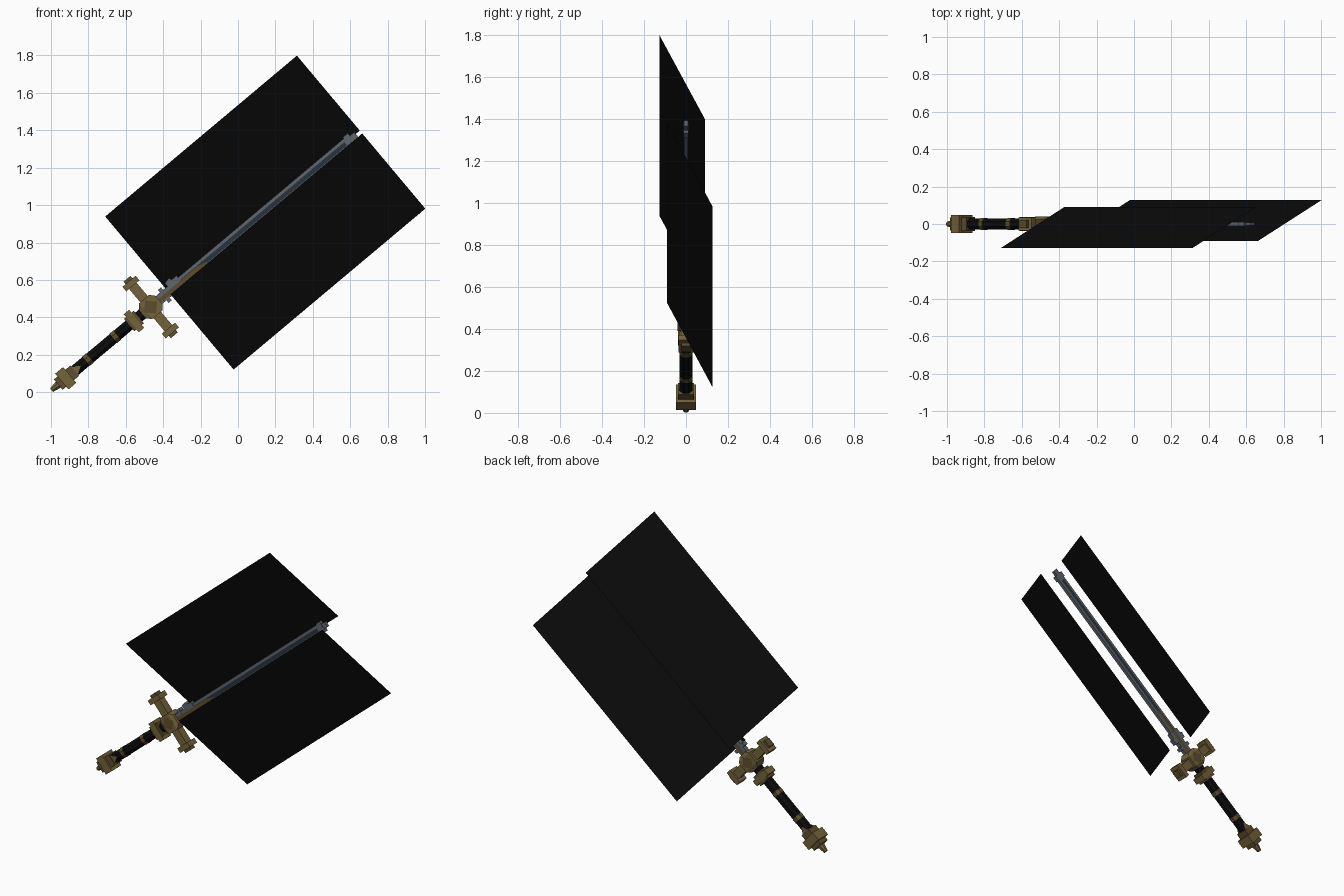
import bpy, bmesh, math
from mathutils import Matrix, Vector

cube = bpy.data.objects.get("Cube")
if cube:
    bpy.data.objects.remove(cube)

# The sword is laid out along local x (grip to tip), then tilted into place
PLACE = Matrix.Translation((-0.467, 0, 0.455)) @ Matrix.Rotation(math.radians(-40), 4, 'Y')


def material(name, rgb):
    m = bpy.data.materials.new(name)
    m.use_nodes = True
    m.diffuse_color = (*rgb, 1)
    m.node_tree.nodes["Principled BSDF"].inputs["Base Color"].default_value = (*rgb, 1)
    return m


BLACK = material("black", (0.0035, 0.0035, 0.0035))
GOLD = material("antique gold", (0.17, 0.125, 0.042))
BRONZE = material("dark bronze", (0.11, 0.075, 0.025))
STEEL = material("steel grey", (0.115, 0.13, 0.155))
SLATE = material("dark slate", (0.022, 0.033, 0.045))


def finish(name, bm, mat):
    bmesh.ops.recalc_face_normals(bm, faces=bm.faces[:])
    bm.transform(PLACE)
    mesh = bpy.data.meshes.new(name)
    bm.to_mesh(mesh)
    bm.free()
    mesh.materials.append(mat)
    obj = bpy.data.objects.new(name, mesh)
    bpy.context.collection.objects.link(obj)
    return obj


def loft(name, stations, mat, sides=8, turn=None):
    """Flat-sided bar through (position, half width, half depth) stations."""
    bm = bmesh.new()
    rings = []
    grow = 1 / math.cos(math.pi / sides)
    for p, w, d in stations:
        ring = []
        for i in range(sides):
            a = 2 * math.pi * (i + 0.5) / sides
            ring.append(bm.verts.new((p, d * grow * math.cos(a), w * grow * math.sin(a))))
        rings.append(ring)
    for a, b in zip(rings, rings[1:]):
        for i in range(sides):
            j = (i + 1) % sides
            bm.faces.new((a[i], a[j], b[j], b[i]))
    bm.faces.new(rings[0])
    bm.faces.new(rings[-1])
    if turn:
        bm.transform(turn)
    return finish(name, bm, mat)


def bar(name, p0, p1, w, d, mat, sides=4, turn=None):
    return loft(name, [(p0, w, d), (p1, w, d)], mat, sides, turn)


def plate(name, corners, mat, depth=0.0):
    """Flat sheet, or a mirrored pair of thin inlays when depth is given."""
    bm = bmesh.new()
    for y in ((-depth, depth) if depth else (0,)):
        bm.faces.new([bm.verts.new(Vector(c) + Vector((0, y, 0))) for c in corners])
    return finish(name, bm, mat)


# Pommel
loft("pommel_tip", [(-0.692, 0.012, 0.012), (-0.65, 0.02, 0.022), (-0.62, 0.02, 0.022)], GOLD)
bar("pommel_base", -0.645, -0.62, 0.036, 0.036, BRONZE)
bar("pommel_block", -0.62, -0.565, 0.055, 0.048, GOLD)
bar("pommel_collar", -0.565, -0.53, 0.036, 0.037, BRONZE)
for s in (-1, 1):
    plate("pommel_prong", [(-0.53, s * 0.0315, -0.03), (-0.53, s * 0.0315, 0.03),
                           (-0.49, s * 0.0315, 0)], GOLD)

# Grip and its rings
bar("grip", -0.54, -0.04, 0.03, 0.03, BLACK, 8)
for p in (-0.437, -0.247):
    bar("grip_ring", p - 0.013, p + 0.013, 0.032, 0.032, BRONZE, 8)

# Lower collar
bar("lower_collar", -0.135, -0.098, 0.063, 0.038, GOLD)
bar("lower_collar_band", -0.15, -0.083, 0.043, 0.034, BRONZE)

# Guard: a faceted centre with two matching arms
loft("guard_centre", [(-0.058, 0.03, 0.03), (-0.035, 0.055, 0.04),
                      (0.035, 0.055, 0.04), (0.058, 0.03, 0.03)], GOLD, 4)
for s in (-1, 1):
    plate("guard_boss", [(-0.045, s * 0.042, 0), (0, s * 0.042, 0.045),
                         (0.045, s * 0.042, 0), (0, s * 0.042, -0.045)], BRONZE)
    turn = Matrix.Rotation(-s * math.pi / 2, 4, 'Y')
    bar("guard_arm", 0.04, 0.15, 0.026, 0.024, GOLD, 4, turn)
    bar("guard_arm_end", 0.148, 0.18, 0.046, 0.036, GOLD, 4, turn)
    bar("guard_arm_cap", 0.18, 0.197, 0.024, 0.022, BRONZE, 4, turn)

# Blade
bar("blade_neck", 0.05, 0.15, 0.027, 0.014, STEEL)
bar("blade_crosspiece", 0.088, 0.11, 0.045, 0.016, STEEL)
loft("blade_shoulder", [(0.14, 0.05, 0.013), (0.175, 0.055, 0.013), (0.18, 0.04, 0.013),
                        (0.215, 0.04, 0.013)], STEEL, 4)
bar("blade", 0.15, 1.39, 0.027, 0.01, STEEL)
bar("blade_tip_band", 1.37, 1.405, 0.035, 0.011, STEEL)
bar("blade_tip", 1.39, 1.435, 0.017, 0.009, STEEL)

# Inlays on both faces of the blade
plate("blade_fuller", [(0.2, 0, -0.013), (1.36, 0, -0.013), (1.36, 0, 0.01), (0.2, 0, 0.01)],
      SLATE, 0.0125)
plate("blade_inlay", [(0.06, 0, -0.018), (0.33, 0, -0.018), (0.39, 0, -0.008),
                      (0.33, 0, 0.006), (0.06, 0, 0.006)], BRONZE, 0.0165)

# Two broad slanted sheets beside the blade
for name, inner, outer, s in (("upper_sheet", 0.004, 0.527, 1), ("lower_sheet", -0.016, -0.541, -1)):
    plate(name, [(0.125, s * 0.09, inner), (1.463, s * 0.09, inner),
                 (1.463, s * -0.127, outer), (0.125, s * -0.127, outer)], BLACK)
